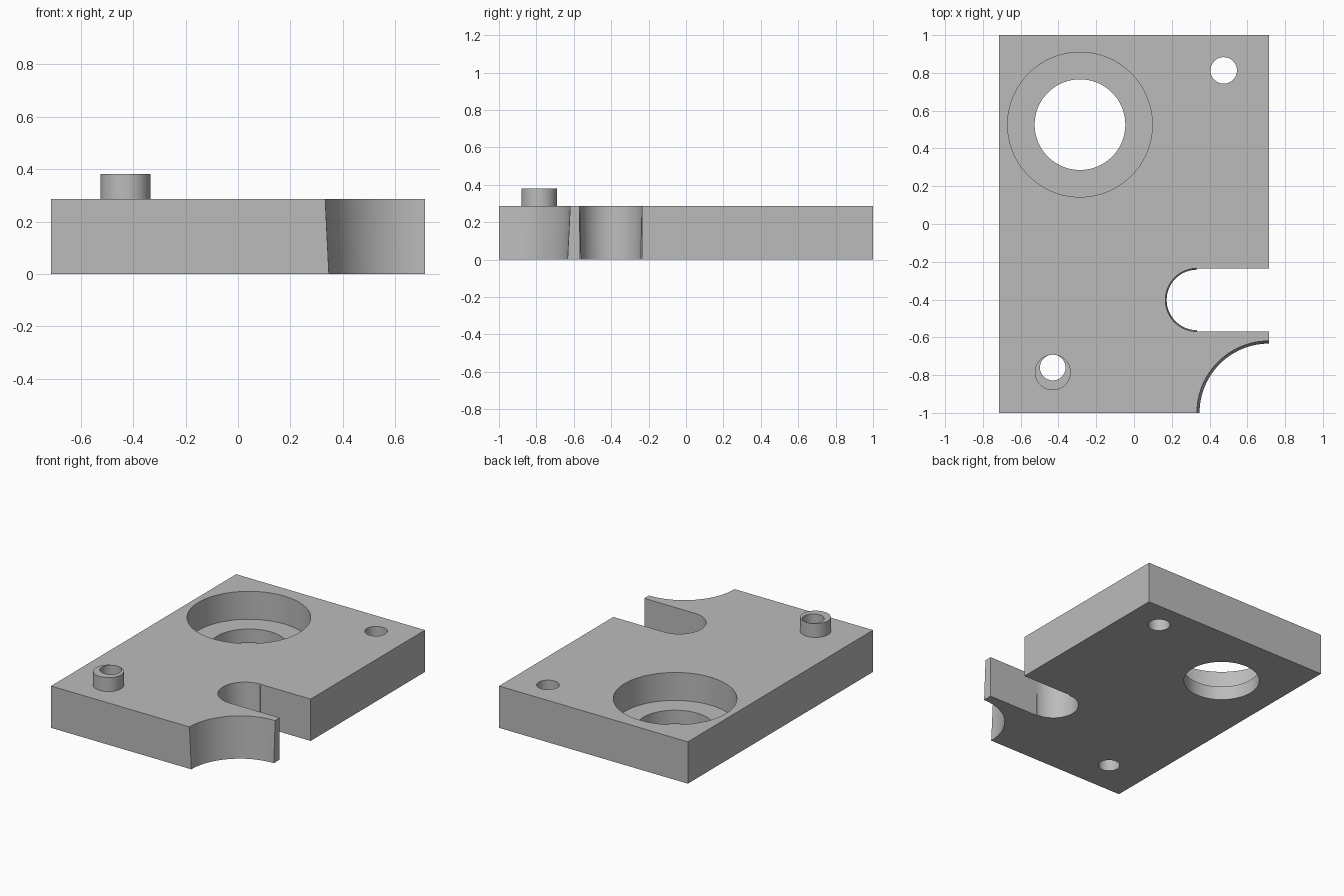
import bpy
import math

cube = bpy.data.objects.get("Cube")
if cube:
    bpy.data.objects.remove(cube, do_unlink=True)

W, L, H = 1.428, 2.0, 0.286      # plate width, length, thickness
FLOOR = 0.095                    # ledge height inside the round pocket
OVER = 0.1                       # how far cutters pass the faces

grey = bpy.data.materials.new("plain grey")
grey.use_nodes = True
colour = (0.5, 0.5, 0.5, 1)
grey.diffuse_color = colour
grey.node_tree.nodes["Principled BSDF"].inputs["Base Color"].default_value = colour


def box(name, x0, x1, y0, y1, z0, z1):
    bpy.ops.mesh.primitive_cube_add(
        size=1, location=((x0 + x1) / 2, (y0 + y1) / 2, (z0 + z1) / 2))
    ob = bpy.context.object
    ob.name = name
    ob.scale = (x1 - x0, y1 - y0, z1 - z0)
    bpy.ops.object.transform_apply(location=True, scale=True)
    return ob


def cone(name, x, y, r0, r1, z0, z1):
    bpy.ops.mesh.primitive_cone_add(
        vertices=96, radius1=r0, radius2=r1, depth=z1 - z0,
        location=(x, y, (z0 + z1) / 2))
    ob = bpy.context.object
    ob.name = name
    return ob


def through(name, x, y, r, z0=-OVER, z1=H + 2 * OVER):
    return cone(name, x, y, r, r, z0, z1)


def tapered(name, x, y, bottom, top):
    # Extend the taper past both faces so the radii are exact at the faces
    step = (top - bottom) / H * OVER
    return cone(name, x, y, bottom - step, top + step, -OVER, H + OVER)


def combine(target, tool, operation):
    mod = target.modifiers.new(operation.title(), 'BOOLEAN')
    mod.operation = operation
    mod.solver = 'EXACT'
    mod.object = tool
    bpy.context.view_layer.objects.active = target
    bpy.ops.object.modifier_apply(modifier=mod.name)
    bpy.data.objects.remove(tool, do_unlink=True)


# Plate with the raised boss
plate = box("mounting_plate", -W / 2, W / 2, -L / 2, L / 2, 0, H)
combine(plate, through("boss", -0.43, -0.785, 0.095, H / 2, 0.381), 'UNION')

# Stepped pocket, pin holes, tapered corner and open slot
slot_x, slot_y, slot_r = 0.333, -0.402, 0.167
cutters = [
    through("pocket", -0.286, 0.526, 0.383, FLOOR),
    through("pocket_hole", -0.286, 0.526, 0.24),
    through("boss_hole", -0.43, -0.76, 0.068),
    through("pin_hole", 0.475, 0.813, 0.07),
    tapered("corner_arc", W / 2, -L / 2, 0.367, 0.381),
    tapered("slot_end", slot_x, slot_y, 0.160, slot_r),
    box("slot_mouth", slot_x, W / 2 + OVER,
        slot_y - slot_r, slot_y + slot_r, -OVER, H + OVER),
]
for cutter in cutters:
    combine(plate, cutter, 'DIFFERENCE')

# Finish: one colour, smooth curves, sharp edges
plate.data.materials.clear()
plate.data.materials.append(grey)
for face in plate.data.polygons:
    face.material_index = 0
bpy.ops.object.select_all(action='DESELECT')
plate.select_set(True)
bpy.context.view_layer.objects.active = plate
bpy.ops.object.shade_smooth_by_angle(angle=math.radians(30))
